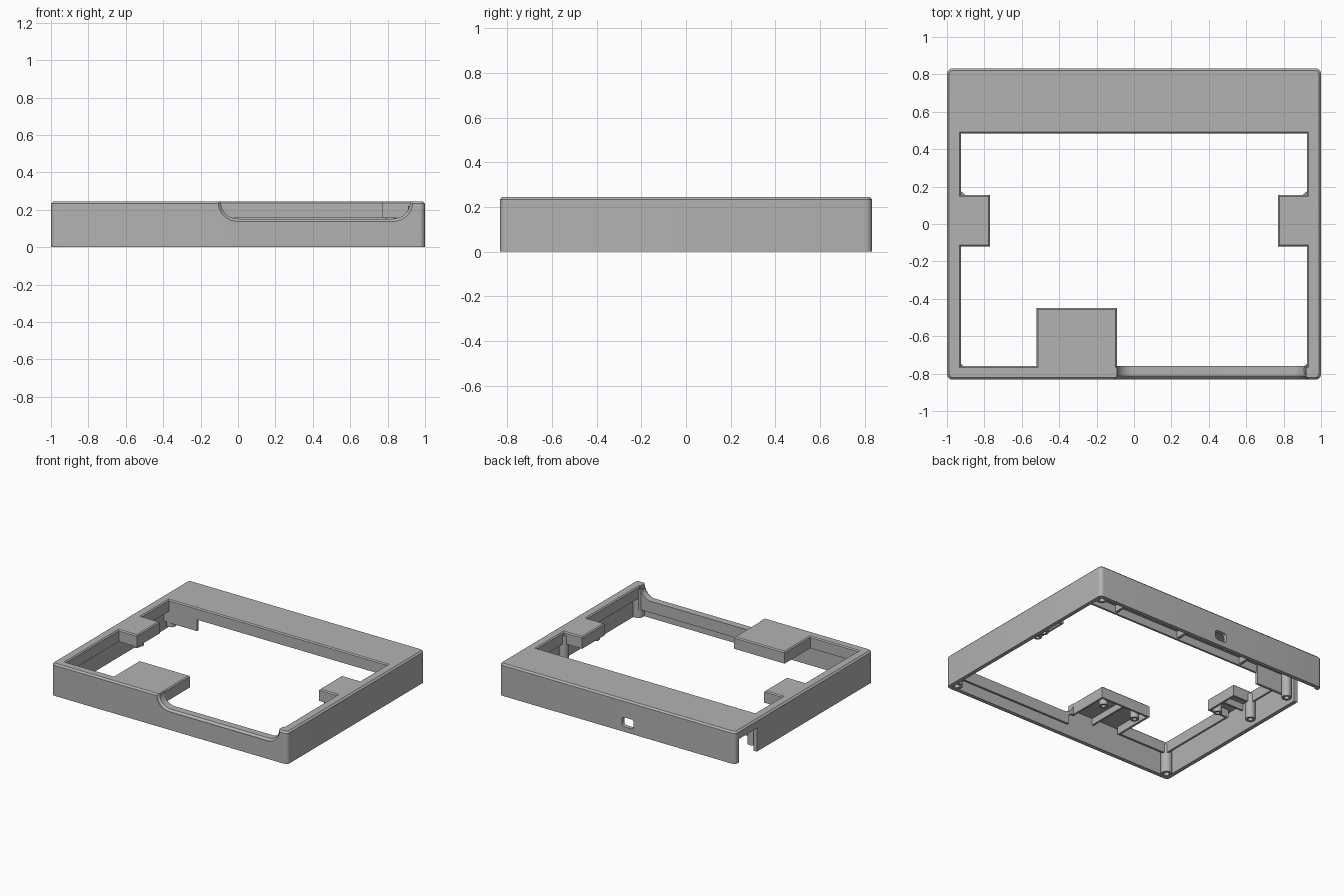
import bpy, bmesh
from math import sin, cos, radians
from mathutils import Vector

cube = bpy.data.objects.get("Cube")
if cube:
    bpy.data.objects.remove(cube, do_unlink=True)

grey = bpy.data.materials.new("plain grey")
grey.use_nodes = True
COLOUR = (0.45, 0.45, 0.45, 1)
grey.diffuse_color = COLOUR
grey.node_tree.nodes["Principled BSDF"].inputs["Base Color"].default_value = COLOUR


def finish(name, bm):
    bmesh.ops.recalc_face_normals(bm, faces=bm.faces)
    mesh = bpy.data.meshes.new(name)
    bm.to_mesh(mesh)
    bm.free()
    mesh.materials.append(grey)
    obj = bpy.data.objects.new(name, mesh)
    bpy.context.collection.objects.link(obj)
    return obj


def grow(poly, d):
    """Offset a counter-clockwise outline outwards by d."""
    pts = [Vector(p) for p in poly]
    out = []
    for i, p in enumerate(pts):
        e1 = (p - pts[i - 1]).normalized()
        e2 = (pts[(i + 1) % len(pts)] - p).normalized()
        n1, n2 = Vector((e1.y, -e1.x)), Vector((e2.y, -e2.x))
        out.append(p + (n1 + n2) * d / (1 + n1.dot(n2)))
    return out


def loft(name, poly, rings, axis="Z"):
    """Stack an outline at (position, offset) rings along an axis."""
    bm = bmesh.new()
    loops = []
    for w, d in rings:
        loops.append([bm.verts.new((p.x, p.y, w) if axis == "Z" else (p.x, w, p.y))
                      for p in grow(poly, d)])
    n = len(poly)
    for a, b in zip(loops, loops[1:]):
        for i in range(n):
            j = (i + 1) % n
            bm.faces.new((a[i], a[j], b[j], b[i]))
    bm.faces.new(loops[0])
    bm.faces.new(loops[-1])
    return finish(name, bm)


def rect(x0, x1, y0, y1):
    return [(x0, y0), (x1, y0), (x1, y1), (x0, y1)]


def box(name, x, y, z):
    return loft(name, rect(*x, *y), [(z[0], 0), (z[1], 0)])


def arc(cx, cy, r, a0, steps):
    return [(cx + r * cos(radians(a0 + 90 * i / steps)),
             cy + r * sin(radians(a0 + 90 * i / steps))) for i in range(steps + 1)]


def round_rect(cx, cy, hx, hy, r, steps):
    x, y = hx - r, hy - r
    return (arc(cx + x, cy + y, r, 0, steps) + arc(cx - x, cy + y, r, 90, steps)
            + arc(cx - x, cy - y, r, 180, steps) + arc(cx + x, cy - y, r, 270, steps))


def cut(target, cutter):
    cutter.hide_render = True
    mod = target.modifiers.new("cut", "BOOLEAN")
    mod.operation, mod.solver, mod.object = "DIFFERENCE", "EXACT", cutter
    bpy.context.view_layer.objects.active = target
    bpy.ops.object.modifier_apply(modifier=mod.name)
    bpy.data.objects.remove(cutter, do_unlink=True)


def post(name, x, y, z0, z1, r):
    """Screw post with a blind hole in its lower end."""
    bm = bmesh.new()
    h = r * 0.5
    prof = [(0, z1), (r, z1), (r, z0), (h, z0), (h, z0 + 0.05), (0, z0 + 0.05)]
    vs = [bm.verts.new((x + px, y, pz)) for px, pz in prof]
    es = [bm.edges.new(p) for p in zip(vs, vs[1:])]
    bmesh.ops.spin(bm, geom=vs + es, cent=(x, y, 0), axis=(0, 0, 1),
                   angle=radians(360), steps=20)
    bmesh.ops.remove_doubles(bm, verts=bm.verts, dist=0.0001)
    return finish(name, bm)


TOP, HX, HY, WALL = 0.245, 1.0, 0.832, 0.03
ROOF = TOP - 0.03
SKIRT = 0.155

# Outlines: window with three tabs, and the scooped front edge
window = [(-0.925, -0.76), (-0.52, -0.76), (-0.52, -0.45), (-0.09, -0.45),
          (-0.09, -0.76), (0.925, -0.76), (0.925, -0.12), (0.77, -0.12),
          (0.77, 0.155), (0.925, 0.155), (0.925, 0.485), (-0.925, 0.485),
          (-0.925, 0.155), (-0.77, 0.155), (-0.77, -0.12), (-0.925, -0.12)]
scoop = ([(-0.092, 0.35)] + arc(-0.002, 0.242, 0.09, 180, 10)
         + arc(0.83, 0.242, 0.09, 270, 10) + [(0.92, 0.35)])

# Outer body with rounded corners and a chamfered top edge
frame = loft("frame_shell", round_rect(0, 0, HX, HY, 0.03, 6),
             [(0, 0), (TOP - 0.012, 0), (TOP, -0.012)])

# Hollow underside, keeping a skirt round the window and skin under the scoop
cavity = box("cavity", (-HX + WALL, HX - WALL), (-HY + WALL, HY - WALL), (-0.1, ROOF))
cut(cavity, loft("skirt_keep", window, [(SKIRT, 0.016), (0.4, 0.016)]))
cut(cavity, loft("scoop_keep", scoop, [(-0.9, 0.025), (-0.745, 0.025)], "Y"))
cut(cavity, box("front_skirt_keep", (-0.05, 0.94), (-0.776, -0.744), (0.065, 0.3)))
cut(frame, cavity)

# Window and scoop openings with softened edges
cut(frame, loft("window_cut", window, [(-0.1, 0), (TOP - 0.008, 0), (TOP + 0.012, 0.02)]))
cut(frame, loft("scoop_cut", scoop,
                [(-0.9, 0.014), (-HY + 0.003, 0.014), (-HY + 0.018, 0), (-0.75, 0)], "Y"))

# Rear socket hole and side cable notch
cut(frame, loft("socket_cut", round_rect(-0.09, 0.075, 0.05, 0.036, 0.02, 4),
                [(0.7, 0), (0.9, 0)], "Y"))
cut(frame, box("notch_cut", (-1.1, -0.95), (0.57, 0.79), (-0.1, 0.18)))

# Screw posts in the corners and under the tabs
posts = []
for side, label in ((1, "left"), (-1, "right")):
    posts.append(post(f"front_{label}_post", side * 0.948, -0.78, 0.004, ROOF + 0.005, 0.04))
    posts.append(post(f"side_{label}_post", side * 0.935, 0.14, 0.03, ROOF + 0.005, 0.035))
    posts.append(post(f"tab_{label}_post", side * 0.815, -0.07, 0.13, ROOF + 0.005, 0.03))
    box(f"tab_{label}_rib", sorted((side * 0.78, side * 0.965)), (0.01, 0.025), (0.165, ROOF + 0.005))
posts.append(post("rear_left_post", 0.945, 0.78, 0.004, ROOF + 0.005, 0.04))
posts.append(post("rear_right_post", -0.935, 0.53, 0.03, ROOF + 0.005, 0.035))
for i, (x, y) in enumerate(((-0.44, -0.52), (-0.16, -0.52))):
    posts.append(post(f"front_tab_post_{i + 1}", x, y, 0.14, ROOF + 0.005, 0.032))

# Stiffening ribs and the cable guide wall
for i, x in enumerate((0.58, 0.02, -0.54)):
    box(f"rear_rib_{i + 1}", (x - 0.01, x + 0.01), (0.49, 0.81), (0.165, ROOF + 0.005))
box("front_tab_rib", (-0.31, -0.295), (-0.81, -0.455), (0.165, ROOF + 0.005))
box("cable_guide", (-0.975, -0.69), (0.49, 0.51), (0.065, ROOF + 0.005))

# Smooth the rounded parts, keep edges sharp
bpy.ops.object.select_all(action="DESELECT")
for obj in [frame] + posts:
    obj.select_set(True)
bpy.context.view_layer.objects.active = frame
bpy.ops.object.shade_smooth_by_angle(angle=radians(30))
